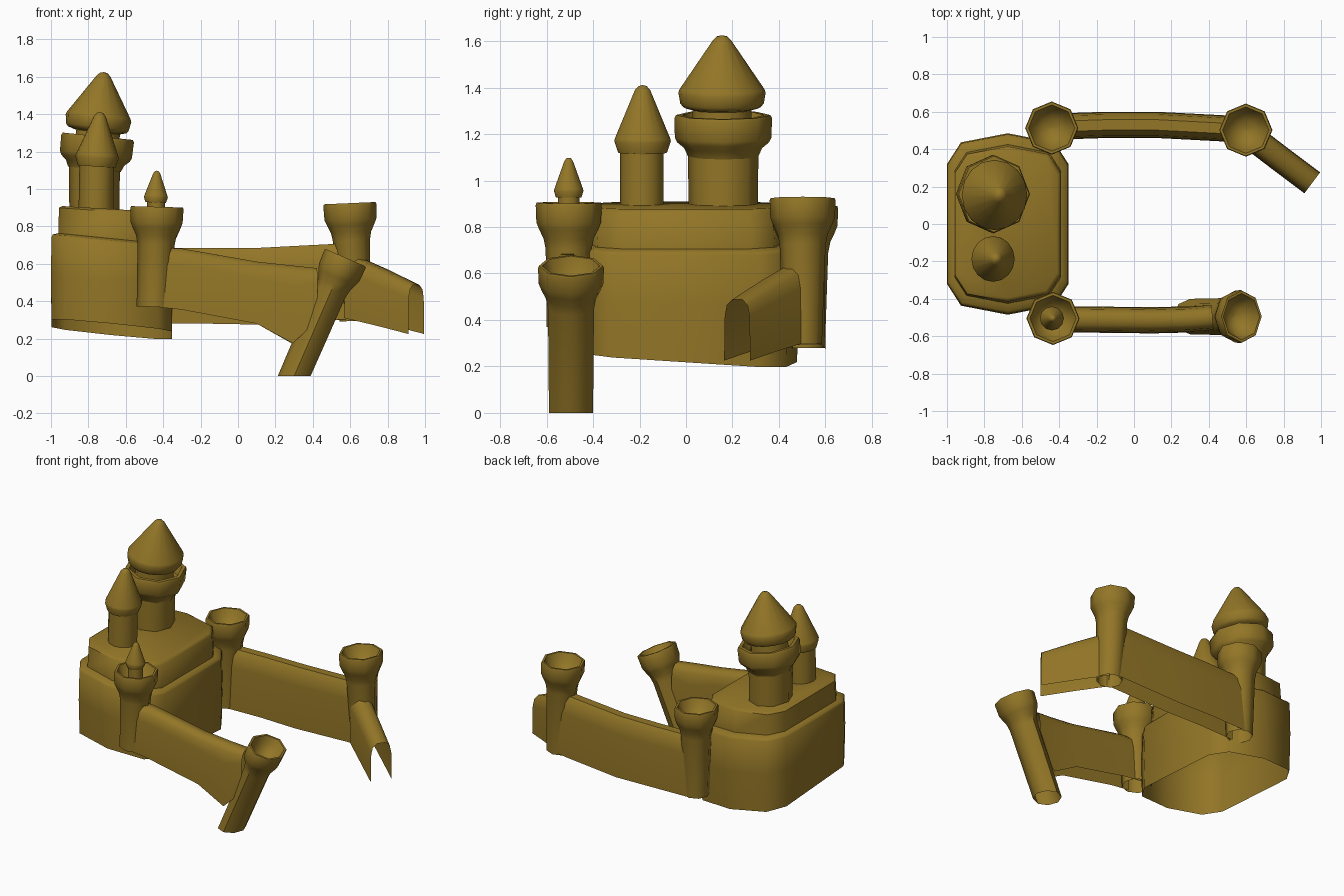
import bpy, bmesh, math
from mathutils import Matrix, Vector

if "Cube" in bpy.data.objects:
    bpy.data.objects.remove(bpy.data.objects["Cube"])

mat = bpy.data.materials.new("ochre")
mat.diffuse_color = (0.29, 0.18, 0.02, 1)
mat.use_nodes = True
mat.node_tree.nodes["Principled BSDF"].inputs["Base Color"].default_value = mat.diffuse_color


def finish(name, bm, angle=50):
    bmesh.ops.remove_doubles(bm, verts=bm.verts, dist=1e-5)
    me = bpy.data.meshes.new(name)
    bm.to_mesh(me)
    bm.free()
    me.materials.append(mat)
    ob = bpy.data.objects.new(name, me)
    bpy.context.collection.objects.link(ob)
    bpy.ops.object.select_all(action='DESELECT')
    ob.select_set(True)
    bpy.context.view_layer.objects.active = ob
    bpy.ops.object.shade_smooth_by_angle(angle=math.radians(angle))
    return ob


def loft(bm, rings, closed=True):
    rows = [[bm.verts.new(p) for p in r] for r in rings]
    n = len(rows[0])
    for a, b in zip(rows, rows[1:]):
        for i in range(n if closed else n - 1):
            j = (i + 1) % n
            bm.faces.new((a[i], a[j], b[j], b[i]))
    return rows


def lathe(name, profile, loc, sides=8, lean=0, sx=1, cut=False):
    """Turn a (radius, height) profile, open below, about an axis leaning to +x."""
    bm = bmesh.new()
    m = Matrix.Translation(loc) @ Matrix.Rotation(math.radians(lean), 4, 'Y')
    rings = []
    for r, z in profile:
        r = max(r, 0.0005)
        rings.append([m @ Vector((sx * r * math.cos(t), r * math.sin(t), z))
                      for t in (2 * math.pi * i / sides for i in range(sides))])
    rows = loft(bm, rings)
    bm.faces.new(rows[-1])
    if cut:
        bmesh.ops.bisect_plane(bm, geom=bm.verts[:] + bm.edges[:] + bm.faces[:],
                               plane_co=(0, 0, 0), plane_no=(0, 0, 1), clear_inner=True)
    return finish(name, bm)


def cup_tower(name, loc, h, lean=0, r=0.095, sx=1, cut=False):
    """Shaft that flares into a hollow eight-sided cup."""
    lathe(name, [(r, -0.1 if cut else 0), (0.099, h - 0.2), (0.108, h - 0.155),
                 (0.127, h - 0.115), (0.139, h - 0.085), (0.142, h - 0.01), (0.138, h),
                 (0.124, h), (0.1, h - 0.055), (0.055, h - 0.095), (0, h - 0.105)],
          loc, 8, lean, sx, cut)


def wall(name, path, half=0.07):
    """Hollow arched wall along points of (x, y, bottom z, top z)."""
    section = [(-1, 0), (-0.95, 0.72), (-0.8, 0.9), (-0.4, 0.99),
               (0.4, 0.99), (0.8, 0.9), (0.95, 0.72), (1, 0)]
    rings = []
    for i, (x, y, z0, z1) in enumerate(path):
        a, b = path[max(i - 1, 0)], path[min(i + 1, len(path) - 1)]
        d = Vector((b[0] - a[0], b[1] - a[1])).normalized()
        rings.append([(x - d.y * half * u, y + d.x * half * u, z0 + (z1 - z0) * v)
                      for u, v in section])
    bm = bmesh.new()
    loft(bm, rings, closed=False)
    finish(name, bm)


# Keep: ten-sided stepped block with a slanted, open underside
q = [(1, 0.66), (0.77, 0.9), (0, 1)]
outline = q + [(-x, y) for x, y in q[1::-1]]
outline += [(-x, -y) for x, y in q] + [(x, -y) for x, y in q[1::-1]]
levels = [  # half x, half y, z, x tilt, y tilt
    (0.322, 0.478, 0.25, -0.1, -0.065), (0.325, 0.485, 0.5, -0.1, -0.03),
    (0.322, 0.48, 0.712, -0.1, 0), (0.315, 0.465, 0.726, -0.1, 0),
    (0.286, 0.425, 0.735, -0.1, 0), (0.282, 0.415, 0.88, -0.07, 0),
    (0.265, 0.395, 0.893, -0.06, 0)]
bm = bmesh.new()
rows = loft(bm, [[(-0.675 + hx * u, hy * v, z + tx * hx * u + ty * hy * v)
                  for u, v in outline] for hx, hy, z, tx, ty in levels])
bm.faces.new(rows[-1])
finish("keep", bm, 55)

# Great tower with tilted cup ring, neck and roof
lathe("great_tower", [(0.148, 0), (0.152, 0.27)], (-0.768, 0.16, 0.85), 8, 0, 0.9)
lathe("great_ring", [(0.152, 0), (0.168, 0.035), (0.198, 0.06), (0.208, 0.08), (0.21, 0.165),
                     (0.203, 0.178), (0.178, 0.178), (0.15, 0.12), (0, 0.11)],
      (-0.768, 0.16, 1.105), 8, 6, 0.93)
lathe("great_tower_neck", [(0.13, 0), (0.125, 0.15)], (-0.76, 0.155, 1.19), 12, 6, 0.93)
lathe("great_roof", [(0, 0.01), (0.125, 0.0), (0.168, 0.012), (0.18, 0.028), (0.188, 0.075),
                     (0.182, 0.09), (0.04, 0.3), (0.022, 0.318), (0, 0.322)],
      (-0.755, 0.155, 1.305), 16, 7, 0.94)

# Medium tower
lathe("medium_tower", [(0.093, 0), (0.093, 0.32)], (-0.76, -0.19, 0.85), 12, 1)
lathe("medium_roof", [(0, 0), (0.105, 0), (0.122, 0.05), (0.119, 0.062), (0.033, 0.27),
                      (0.018, 0.287), (0, 0.292)], (-0.757, -0.187, 1.12), 16, 4, 0.95)

# Corner and outer cup towers
cup_tower("front_left_tower", (-0.447, -0.505, 0.37), 0.535, 1.5)
cup_tower("back_left_tower", (-0.44, 0.513, 0.28), 0.61, 0, 0.085)
cup_tower("back_right_tower", (0.625, 0.502, 0.295), 0.63, -2.5, 0.083)
cup_tower("leaning_tower", (0.3, -0.495, 0), 0.69, 23.5, 0.094, 0.85, True)

# Small turret inside the front left cup
lathe("small_turret", [(0.048, 0), (0.048, 0.16)], (-0.438, -0.505, 0.77), 10)
lathe("small_roof", [(0, 0), (0.055, 0), (0.064, 0.028), (0.061, 0.038), (0.019, 0.155),
                     (0.01, 0.168), (0, 0.17)], (-0.44, -0.505, 0.928), 12, 2)

# Walls between the towers and the broken end piece
wall("back_wall", [(-0.44, 0.52, 0.28, 0.69), (-0.15, 0.53, 0.28, 0.69),
                   (0.12, 0.53, 0.275, 0.69), (0.6, 0.505, 0.305, 0.715)])
wall("front_wall", [(-0.44, -0.51, 0.37, 0.69), (-0.3, -0.51, 0.355, 0.685),
                    (0.1, -0.515, 0.28, 0.615), (0.29, -0.51, 0.175, 0.595),
                    (0.42, -0.5, 0.3, 0.58)])
wall("broken_wall_end", [(0.61, 0.48, 0.31, 0.65), (0.78, 0.35, 0.27, 0.575),
                         (0.953, 0.22, 0.225, 0.49)])
